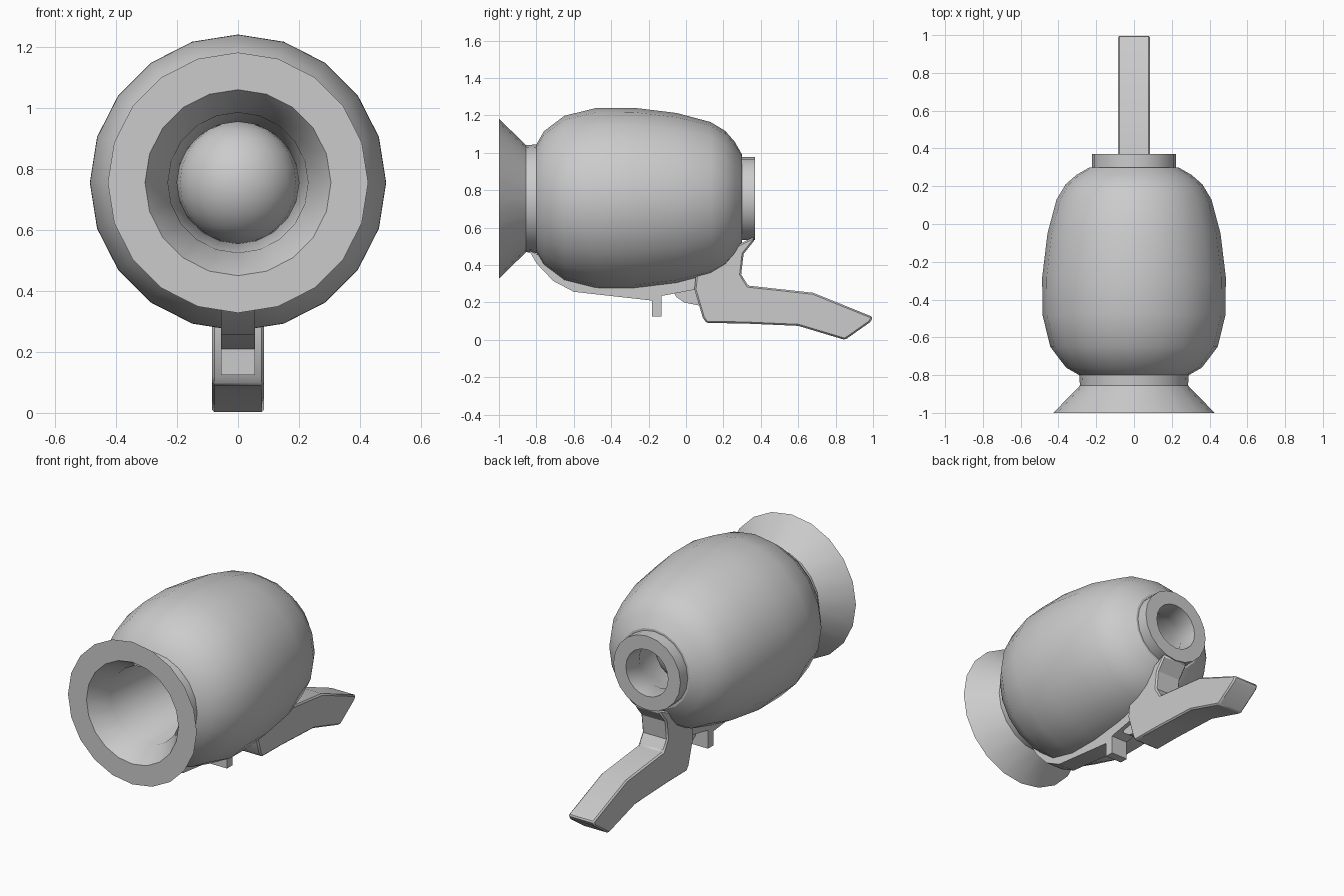
import bpy, bmesh, math

if "Cube" in bpy.data.objects:
    bpy.data.objects.remove(bpy.data.objects["Cube"])

AXIS_Z = 0.755   # height of the barrel axis
SIDES = 20


def finish(name, bm, smooth=30):
    bmesh.ops.recalc_face_normals(bm, faces=bm.faces)
    me = bpy.data.meshes.new(name)
    bm.to_mesh(me)
    bm.free()
    ob = bpy.data.objects.new(name, me)
    bpy.context.collection.objects.link(ob)
    bpy.ops.object.select_all(action='DESELECT')
    ob.select_set(True)
    bpy.context.view_layer.objects.active = ob
    bpy.ops.object.shade_smooth_by_angle(angle=math.radians(smooth))
    return ob


def lathe(name, profile):
    """Spin a closed (y, radius) loop round the barrel axis."""
    bm = bmesh.new()
    rings = []
    for y, r in profile:
        rings.append([bm.verts.new((r * math.sin(2 * math.pi * i / SIDES), y,
                                    AXIS_Z + r * math.cos(2 * math.pi * i / SIDES)))
                      for i in range(SIDES)])
    for k, a in enumerate(rings):
        b = rings[(k + 1) % len(rings)]
        for i in range(SIDES):
            j = (i + 1) % SIDES
            bm.faces.new((a[i], a[j], b[j], b[i]))
    return finish(name, bm)


def slab(name, outline, half, bevel=0.0):
    """Extrude a (y, z) outline across x, symmetric about x = 0."""
    bm = bmesh.new()
    face = bm.faces.new([bm.verts.new((-half, y, z)) for y, z in outline])
    ext = bmesh.ops.extrude_face_region(bm, geom=[face])
    for v in ext['geom']:
        if isinstance(v, bmesh.types.BMVert):
            v.co.x = half
    ob = finish(name, bm)
    if bevel:
        m = ob.modifiers.new("Bevel", 'BEVEL')
        m.width = bevel
        m.segments = 1
        m.limit_method = 'ANGLE'
        m.angle_limit = math.radians(50)
    return ob


# Barrel: flared muzzle, bulging body, rear collar and bore
lathe("barrel", [
    (-1.0, 0.427), (-0.855, 0.286), (-0.80, 0.29),
    (-0.76, 0.36), (-0.65, 0.443), (-0.48, 0.485), (-0.28, 0.486),
    (-0.05, 0.458), (0.13, 0.41), (0.21, 0.362), (0.26, 0.305), (0.30, 0.235),
    (0.30, 0.222), (0.37, 0.222), (0.37, 0.14),
    (0.25, 0.135), (0.12, 0.20), (-0.1, 0.20), (-0.88, 0.23), (-1.0, 0.305)])

# Ball sitting deep in the bore
bm = bmesh.new()
bmesh.ops.create_uvsphere(bm, u_segments=20, v_segments=12, radius=0.2)
bmesh.ops.translate(bm, verts=bm.verts, vec=(0, -0.05, AXIS_Z))
finish("ball", bm)

# Grip with neck rising to the collar
slab("grip", [
    (0.36, 0.55), (0.368, 0.535), (0.308, 0.46), (0.295, 0.35), (0.332, 0.29),
    (0.68, 0.252), (1.0, 0.122), (0.985, 0.095), (0.85, 0.0), (0.60, 0.075),
    (0.30, 0.088), (0.11, 0.09), (0.09, 0.118), (0.045, 0.27), (0.055, 0.36),
    (0.2, 0.47)], 0.085, 0.017)

# Rail hugging the underside of the barrel
slab("under_rail", [
    (-0.84, 0.48), (-0.80, 0.41), (-0.71, 0.315), (-0.60, 0.257), (-0.18, 0.21),
    (-0.13, 0.235), (0.08, 0.275), (0.08, 0.36), (-0.2, 0.33), (-0.6, 0.36)], 0.055)

# Post in front of the trigger
slab("front_post", [(-0.182, 0.125), (-0.13, 0.125), (-0.13, 0.26), (-0.182, 0.26)], 0.055)

# Trigger
slab("trigger", [(-0.07, 0.26), (-0.05, 0.228), (-0.01, 0.2), (0.09, 0.18), (0.09, 0.29)], 0.03)
